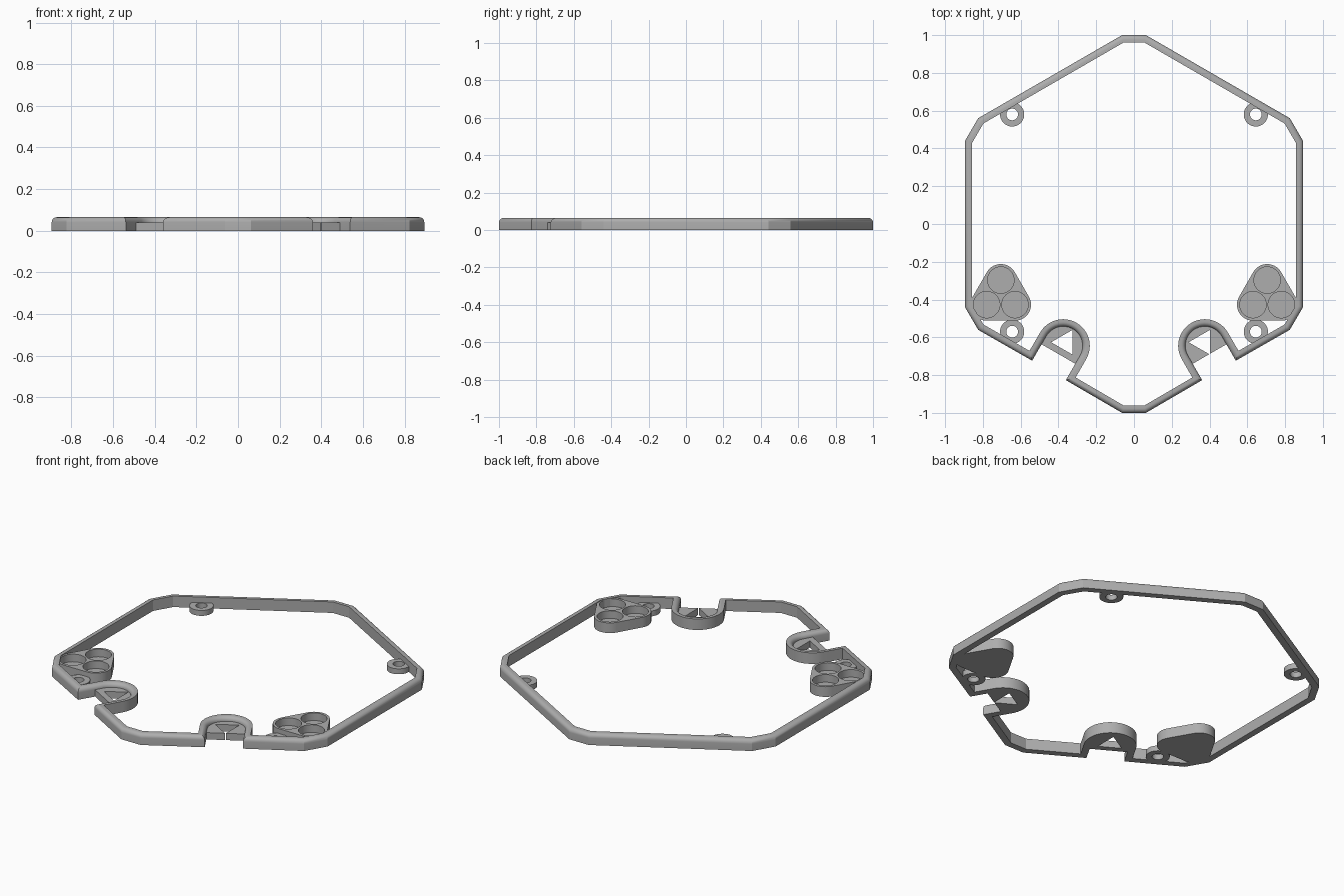
import bpy, bmesh, math
from mathutils import Vector

old = bpy.data.objects.get("Cube")
if old:
    bpy.data.objects.remove(old, do_unlink=True)

GREY = (0.42, 0.42, 0.42, 1)
mat = bpy.data.materials.new("plain grey")
mat.use_nodes = True
mat.diffuse_color = GREY
mat.node_tree.nodes["Principled BSDF"].inputs["Base Color"].default_value = GREY

HEIGHT, WALL = 0.065, 0.038
NOTCH_R, NOTCH_DEPTH = 0.103, 0.15


def make(name, bm):
    bmesh.ops.recalc_face_normals(bm, faces=bm.faces)
    mesh = bpy.data.meshes.new(name)
    bm.to_mesh(mesh)
    bm.free()
    mesh.materials.append(mat)
    ob = bpy.data.objects.new(name, mesh)
    bpy.context.collection.objects.link(ob)
    return ob


def activate(ob):
    bpy.ops.object.select_all(action='DESELECT')
    ob.select_set(True)
    bpy.context.view_layer.objects.active = ob


def smooth(ob):
    activate(ob)
    bpy.ops.object.shade_smooth_by_angle(angle=math.radians(25))


def prism(name, points, z0, z1):
    bm = bmesh.new()
    face = bm.faces.new([bm.verts.new((p[0], p[1], z0)) for p in points])
    top = bmesh.ops.extrude_face_region(bm, geom=[face])["geom"]
    verts = [v for v in top if isinstance(v, bmesh.types.BMVert)]
    bmesh.ops.translate(bm, verts=verts, vec=(0, 0, z1 - z0))
    return make(name, bm)


def circle(center, r, n=40, start=0.0, sweep=math.tau):
    steps = n if sweep == math.tau else n - 1
    return [Vector((center[0] + r * math.cos(start + sweep * i / steps),
                    center[1] + r * math.sin(start + sweep * i / steps)))
            for i in range(n)]


def cut(ob, points, z0, z1):
    cutter = prism("cutter", points, z0, z1)
    cutter.hide_render = True
    mod = ob.modifiers.new("cut", 'BOOLEAN')
    mod.operation, mod.solver, mod.object = 'DIFFERENCE', 'EXACT', cutter
    activate(ob)
    bpy.ops.object.modifier_apply(modifier=mod.name)
    bpy.data.objects.remove(cutter, do_unlink=True)


# Outline of the frame: chamfered hexagon with a U notch in each front side
along = Vector((math.cos(math.pi / 6), -0.5))
inward = Vector((0.5, math.cos(math.pi / 6)))
mouth = Vector((-0.45, -0.775))
notch = mouth + inward * NOTCH_DEPTH
arc = [notch + NOTCH_R * (inward * math.sin(a) - along * math.cos(a))
       for a in (math.pi * i / 24 for i in range(25))]
half = [Vector(p) for p in ((-0.063, 1), (-0.825, 0.56), (-0.895, 0.44),
                            (-0.895, -0.44), (-0.825, -0.56))]
half += [mouth - along * NOTCH_R] + arc + [mouth + along * NOTCH_R, Vector((-0.063, -1))]
outline = half + [Vector((-p.x, p.y)) for p in reversed(half)]

# Rim: wall section with a rounded outer top edge, swept with mitred corners
ROUND = 0.024
section = [(0, 0)]
section += [(ROUND * (1 - math.cos(a)), HEIGHT - ROUND * (1 - math.sin(a)))
            for a in (math.pi / 2 * i / 6 for i in range(7))]
section += [(WALL, HEIGHT), (WALL, 0)]
bm = bmesh.new()
rings = []
for i, p in enumerate(outline):
    e1 = (p - outline[i - 1]).normalized()
    e2 = (outline[(i + 1) % len(outline)] - p).normalized()
    n1, n2 = Vector((-e1.y, e1.x)), Vector((-e2.y, e2.x))
    mitre = (n1 + n2) / (1 + n1.dot(n2))
    rings.append([bm.verts.new((*(p + mitre * off), z)) for off, z in section])
for i, ring in enumerate(rings):
    nxt = rings[(i + 1) % len(rings)]
    for j in range(len(section)):
        k = (j + 1) % len(section)
        bm.faces.new((ring[j], nxt[j], nxt[k], ring[k]))
smooth(make("rim", bm))

for side, s in (("right", -1), ("left", 1)):
    def flip(p):
        return Vector((-s * p[0], p[1]))

    # Notch shelf with a triangular window
    r = NOTCH_R + 0.01
    shelf_pts = [notch - inward * 0.05 - along * r]
    shelf_pts += [notch + r * (inward * math.sin(a) - along * math.cos(a))
                  for a in (math.pi * i / 24 for i in range(25))]
    shelf_pts.append(notch - inward * 0.05 + along * r)
    shelf = prism(side + "_notch_shelf", [flip(p) for p in shelf_pts], 0, 0.04)
    cut(shelf, circle(flip(notch + inward * 0.022), 0.075, 3, math.pi), -0.1, 0.2)
    smooth(shelf)

    # Three-pocket holder: rounded triangle with blind round pockets
    pockets = [(s * 0.705, -0.297), (s * 0.705 - 0.075, -0.427), (s * 0.705 + 0.075, -0.427)]
    body = []
    for center, start in zip(pockets, (30, 150, 270)):
        body += circle(center, 0.085, 16, math.radians(start), math.radians(120))
    holder = prism(side + "_pocket_holder", body, 0, 0.06)
    for center in pockets:
        cut(holder, circle(center, 0.07), 0.015, 0.2)
    smooth(holder)

    # Screw bosses
    for place, y in (("rear", 0.58), ("front", -0.57)):
        boss = prism(f"{side}_{place}_screw_boss", circle((s * 0.645, y), 0.064), 0, 0.032)
        cut(boss, circle((s * 0.645, y), 0.031), -0.1, 0.2)
        smooth(boss)
